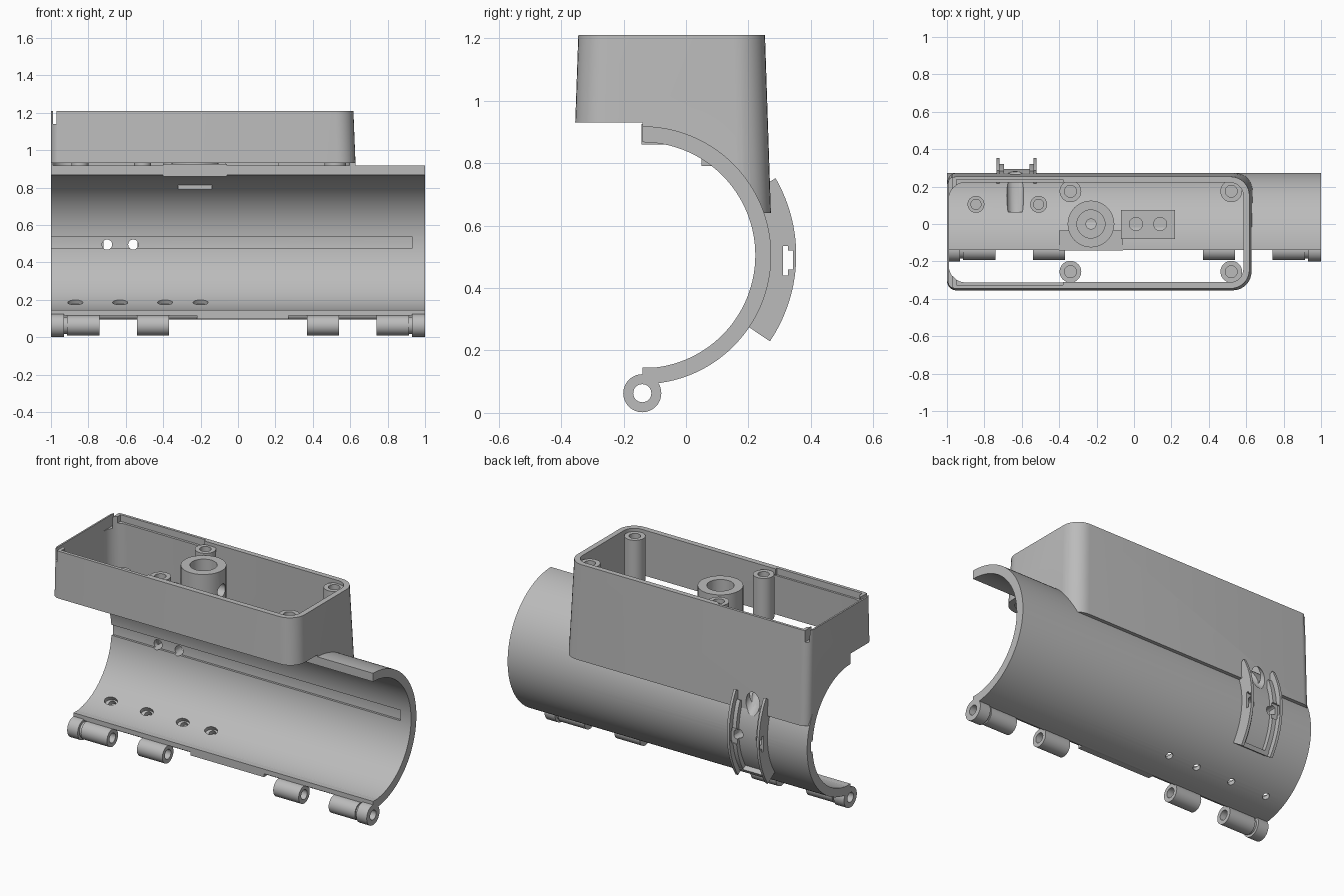
import bpy, bmesh
from math import sin, cos, pi, radians
from mathutils import Vector

if "Cube" in bpy.data.objects:
    bpy.data.objects.remove(bpy.data.objects["Cube"])

grey = bpy.data.materials.new("plain_grey")
grey.use_nodes = True
COLOUR = (0.5, 0.5, 0.5, 1)
grey.diffuse_color = COLOUR
grey.node_tree.nodes["Principled BSDF"].inputs["Base Color"].default_value = COLOUR

CY, CZ = -0.14, 0.505          # tube axis
R_IN, R_OUT = 0.362, 0.413     # tube radii
HINGE_Z = 0.063


def finish(bm, name):
    bmesh.ops.recalc_face_normals(bm, faces=bm.faces)
    mesh = bpy.data.meshes.new(name)
    bm.to_mesh(mesh)
    bm.free()
    mesh.materials.append(grey)
    ob = bpy.data.objects.new(name, mesh)
    bpy.context.scene.collection.objects.link(ob)
    return ob


def loft(name, loops):
    """Skin matching loops of points and cap both ends."""
    bm = bmesh.new()
    rows = [[bm.verts.new(p) for p in loop] for loop in loops]
    n = len(rows[0])
    for a, b in zip(rows, rows[1:]):
        for i in range(n):
            j = (i + 1) % n
            bm.faces.new((a[i], a[j], b[j], b[i]))
    bm.faces.new(rows[0])
    bm.faces.new(rows[-1])
    return finish(bm, name)


def box(name, x0, x1, y0, y1, z0, z1):
    base = [(x0, y0), (x1, y0), (x1, y1), (x0, y1)]
    return loft(name, [[(x, y, z) for x, y in base] for z in (z0, z1)])


def rod(name, p0, p1, r0, r1=None, n=32, stretch=1):
    """Cylinder or cone between two points, optionally widened along x."""
    p0, p1 = Vector(p0), Vector(p1)
    d = (p1 - p0).normalized()
    u = Vector((0, 1, 0)) if abs(d.x) > 0.5 else Vector((1, 0, 0))
    v = d.cross(u)
    turn = [2 * pi * i / n for i in range(n)]
    return loft(name, [[p + r * (stretch * cos(t) * u + sin(t) * v) for t in turn]
                       for p, r in ((p0, r0), (p1, r1 or r0))])


def sector(name, x0, x1, r0, r1, a0, a1, n=48):
    """Curved slab around the tube axis, angles in degrees from +y."""
    angles = [radians(a0 + (a1 - a0) * i / n) for i in range(n + 1)]
    outline = [(r1, a) for a in angles] + [(r0, a) for a in reversed(angles)]
    return loft(name, [[(x, CY + r * cos(a), CZ + r * sin(a)) for r, a in outline]
                       for x in (x0, x1)])


def around(x, r, angle):
    a = radians(angle)
    return (x, CY + r * cos(a), CZ + r * sin(a))


def rounded(z, x0, x1, y0, y1, r_left, r_right, n=8):
    pts = []
    corners = ((x1, y1, r_right, -1, -1, 0), (x0, y1, r_left, 1, -1, 90),
               (x0, y0, r_left, 1, 1, 180), (x1, y0, r_right, -1, 1, 270))
    for x, y, r, sx, sy, start in corners:
        for i in range(n + 1):
            a = radians(start + 90 * i / n)
            pts.append((x + sx * r + r * cos(a), y + sy * r + r * sin(a), z))
    return pts


def cut(ob, *cutters):
    for c in cutters:
        m = ob.modifiers.new("cut", "BOOLEAN")
        m.operation, m.solver, m.object = "DIFFERENCE", "EXACT", c
    bpy.context.view_layer.update()
    graph = bpy.context.evaluated_depsgraph_get()
    mesh = bpy.data.meshes.new_from_object(ob.evaluated_get(graph))
    ob.modifiers.clear()
    ob.data = mesh
    return ob


helpers = []


def helper(ob):
    ob.hide_render = True
    helpers.append(ob)
    return ob


# Shared cutters
core = helper(rod("core_cutter", (-1.2, CY, CZ), (1.2, CY, CZ), 0.385, n=96))
cable = helper(rod("cable_cutter", (-0.635, 0.08, 0.88), (-0.635, 0.31, 0.65), 0.045))
screws = [helper(rod("screw_cutter", (x, 0.1, 0.495), (x, 0.5, 0.495), 0.027))
          for x in (-0.7, -0.56)]

# Half-tube shell with inner groove and drain holes
shell = sector("tube_shell", -1, 1, R_IN, R_OUT, -84, 90, 64)
groove = helper(sector("groove_cutter", -1.1, 0.93, 0.34, 0.378, -4.7, 5.4, 8))
drains = []
for x in (-0.87, -0.63, -0.39, -0.2):
    drains.append(helper(rod("drain_cutter", around(x, 0.34, -62), around(x, 0.45, -62), 0.02)))
    drains.append(helper(rod("drain_recess", around(x, 0.34, -62), around(x, 0.385, -62),
                             0.027, stretch=1.5)))
cut(shell, groove, cable, *screws, *drains)

# Lower edge flange, bead and hinge knuckles
box("lower_flange", -1, 1, -0.14, -0.09, 0.117, 0.145)
box("lower_flange_middle", -0.22, 0.27, -0.139, -0.085, 0.096, 0.14)
rod("edge_bead", (-0.998, -0.095, 0.12), (0.998, -0.095, 0.12), 0.026, n=24)
pin = helper(rod("pin_cutter", (-1.2, CY, HINGE_Z), (1.2, CY, HINGE_Z), 0.029))
for side in (-1, 1):
    for a, b, r in ((0.37, 0.54, 0.053), (0.74, 0.915, 0.053), (0.93, 1, 0.061)):
        x0, x1 = sorted((side * a, side * b))
        cut(rod("hinge_knuckle", (x0, CY, HINGE_Z), (x1, CY, HINGE_Z), r), pin)
        box("hinge_web", x0, x1, -0.125, -0.085, 0.098, 0.125)
    x0, x1 = sorted((side * 0.91, side * 0.935))
    cut(rod("hinge_collar", (x0, CY, HINGE_Z), (x1, CY, HINGE_Z), 0.045), pin)

# Tapered open housing sitting on the tube
housing = loft("housing", [rounded(0.64, -1, 0.64, -0.365, 0.272, 0.05, 0.1),
                           rounded(1.21, -1, 0.617, -0.345, 0.253, 0.05, 0.1)])
cavity = helper(loft("cavity_cutter",
                     [rounded(0.6, -0.99, 0.607, -0.332, 0.239, 0.09, 0.07),
                      rounded(1.25, -0.99, 0.583, -0.31, 0.22, 0.09, 0.07)]))
below = helper(box("front_cutter", -1.2, 1, -0.6, -0.14, 0.4, 0.93))
slot = helper(box("end_slot_cutter", -0.99, -0.97, -0.6, 0.6, 1.14, 1.3))
rim = helper(box("rim_recess_cutter", -0.95, -0.38, -0.325, 0.237, 1.17, 1.3))
cut(housing, cavity, core, below, slot, rim, cable)


# Posts inside the housing
def post(name, x, y, z0, z1, r, hole, depth):
    bore = helper(rod("bore_cutter", (x, y, z1 - depth), (x, y, z1 + 0.1), hole))
    return cut(rod(name, (x, y, z0), (x, y, z1), r), core, bore)


for x in (-0.34, 0.52):
    post("screw_post_back", x, 0.175, 0.66, 1.19, 0.058, 0.032, 0.12)
    post("screw_post_front", x, -0.255, 0.93, 1.19, 0.058, 0.032, 0.12)
for x in (-0.845, -0.51):
    post("short_post", x, 0.105, 0.78, 0.95, 0.045, 0.027, 0.08)

# Central boss with a side opening
boss = post("central_boss", -0.23, 0, 0.78, 1.19, 0.125, 0.075, 0.24)
cut(boss, helper(rod("side_cutter", (-0.23, 0, 1.07), (0, 0, 1.07), 0.037)),
    helper(rod("boss_hole_cutter", (-0.23, 0, 0.89), (-0.23, 0, 1), 0.027)))

# Mounting block and lip plate
block = box("mounting_block", -0.07, 0.22, -0.08, 0.075, 0.84, 0.94)
cut(block, core, *[helper(rod("block_cutter", (x, 0, 0.9), (x, 0, 1), 0.035))
                   for x in (0.01, 0.14)])
box("lip_plate", -0.4, -0.06, -0.143, -0.035, 0.86, 0.925)
box("inner_catch", -0.32, -0.14, 0.05, 0.1, 0.79, 0.83)

# Curved bracket on the back
cross = [helper(box("cross_cutter", -0.8, -0.45, 0.31, 0.327, 0.44, 0.535)),
         helper(box("cross_cutter", -0.8, -0.45, 0.315, 0.342, 0.46, 0.52))]
cut(sector("bracket_base", -0.73, -0.525, 0.405, 0.435, -34, 24), cable, *screws)
for x0, x1 in ((-0.735, -0.719), (-0.536, -0.52)):
    cut(sector("bracket_wall", x0, x1, 0.405, 0.493, -34, 30), *cross)
for x0, x1 in ((-0.72, -0.695), (-0.56, -0.535)):
    cut(sector("bracket_rail", x0, x1, 0.43, 0.462, -34, 24), *cross, *screws)
sector("bracket_stop", -0.73, -0.525, 0.43, 0.465, -34, -31, 6)

# Remove the helpers and shade
for ob in helpers:
    bpy.data.objects.remove(ob)
bpy.ops.object.select_all(action="DESELECT")
parts = [ob for ob in bpy.context.scene.objects
         if ob.type == "MESH" and grey.name in ob.data.materials]
for ob in parts:
    ob.select_set(True)
bpy.context.view_layer.objects.active = parts[0]
bpy.ops.object.shade_smooth_by_angle(angle=radians(30))
